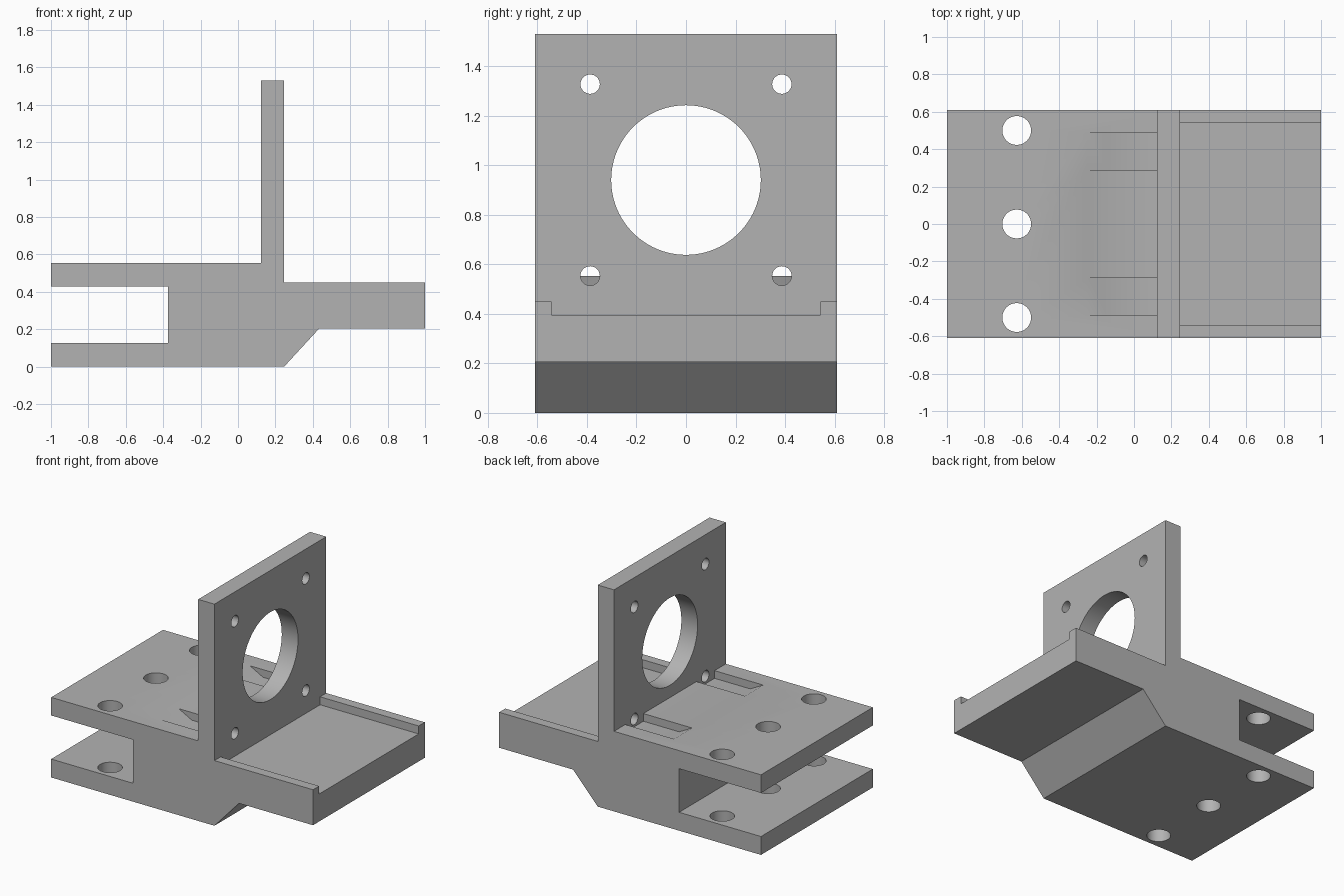
import bpy
import bmesh
from math import pi
from mathutils import Matrix

default = bpy.data.objects.get("Cube")
if default:
    bpy.data.objects.remove(default, do_unlink=True)

HALF_WIDTH = 0.61
DECK_Z = 0.553
BORE_Z = 0.94
BOLT_PITCH = 0.387

grey = bpy.data.materials.new("plain grey")
grey.use_nodes = True
colour = (0.45, 0.45, 0.45, 1)
grey.diffuse_color = colour
grey.node_tree.nodes["Principled BSDF"].inputs["Base Color"].default_value = colour


def finish(bm, name):
    """Turn a bmesh into a scene object."""
    bmesh.ops.recalc_face_normals(bm, faces=bm.faces)
    mesh = bpy.data.meshes.new(name)
    bm.to_mesh(mesh)
    bm.free()
    mesh.materials.append(grey)
    obj = bpy.data.objects.new(name, mesh)
    bpy.context.collection.objects.link(obj)
    return obj


def prism(name, profile, y0, y1):
    """Extrude an x-z outline along y."""
    bm = bmesh.new()
    face = bm.faces.new([bm.verts.new((x, y0, z)) for x, z in profile])
    grown = bmesh.ops.extrude_face_region(bm, geom=[face])["geom"]
    verts = [v for v in grown if isinstance(v, bmesh.types.BMVert)]
    bmesh.ops.translate(bm, verts=verts, vec=(0, y1 - y0, 0))
    return finish(bm, name)


def cylinder(name, centre, radius, depth, axis, sides):
    bm = bmesh.new()
    turn = Matrix.Rotation(pi / 2, 4, "Y") if axis == "X" else Matrix()
    bmesh.ops.create_cone(bm, cap_ends=True, segments=sides, radius1=radius,
                          radius2=radius, depth=depth,
                          matrix=Matrix.Translation(centre) @ turn)
    return finish(bm, name)


# Main body: forked clamp, upright plate and overhanging shelf in one outline
bracket = prism("motor_bracket", [
    (-1, 0), (0.247, 0), (0.435, 0.205), (1, 0.205), (1, 0.45),
    (0.247, 0.45), (0.247, 1.53), (0.123, 1.53), (0.123, DECK_Z),
    (-1, DECK_Z), (-1, 0.428), (-0.375, 0.428), (-0.375, 0.127), (-1, 0.127),
], -HALF_WIDTH, HALF_WIDTH)

# Shallow tray between the shelf rails
cutters = [prism("tray_cutter", [(0.247, 0.395), (1.1, 0.395), (1.1, 0.6), (0.247, 0.6)],
                 -0.543, 0.543)]

# Large bore through the upright plate
cutters.append(cylinder("bore_cutter", (0.185, 0, BORE_Z), 0.302, 0.3, "X", 96))

for side in (-1, 1):
    # Ramped tool pockets in the deck
    y0, y1 = sorted((side * 0.289, side * 0.487))
    cutters.append(prism("pocket_cutter", [
        (-0.25, DECK_Z), (-0.15, 0.5), (0.123, 0.5), (0.123, 0.6), (-0.25, 0.6),
    ], y0, y1))
    # Bolt holes around the bore
    for level in (-1, 1):
        cutters.append(cylinder("bolt_cutter",
                                (0.185, side * BOLT_PITCH, BORE_Z + level * BOLT_PITCH),
                                0.039, 0.18, "X", 48))

# Clamp holes through both fork plates
for y in (-0.5, 0, 0.5):
    cutters.append(cylinder("clamp_cutter", (-0.627, y, 0.3), 0.077, 0.8, "Z", 64))

# Cut everything, then discard the cutters
bpy.ops.object.select_all(action="DESELECT")
bpy.context.view_layer.objects.active = bracket
bracket.select_set(True)
for cutter in cutters:
    cutter.hide_render = True
    cut = bracket.modifiers.new("cut", "BOOLEAN")
    cut.operation = "DIFFERENCE"
    cut.solver = "EXACT"
    cut.object = cutter
    bpy.ops.object.modifier_apply(modifier=cut.name)
    bpy.data.objects.remove(cutter, do_unlink=True)

bpy.ops.object.shade_smooth_by_angle(angle=pi / 6)
